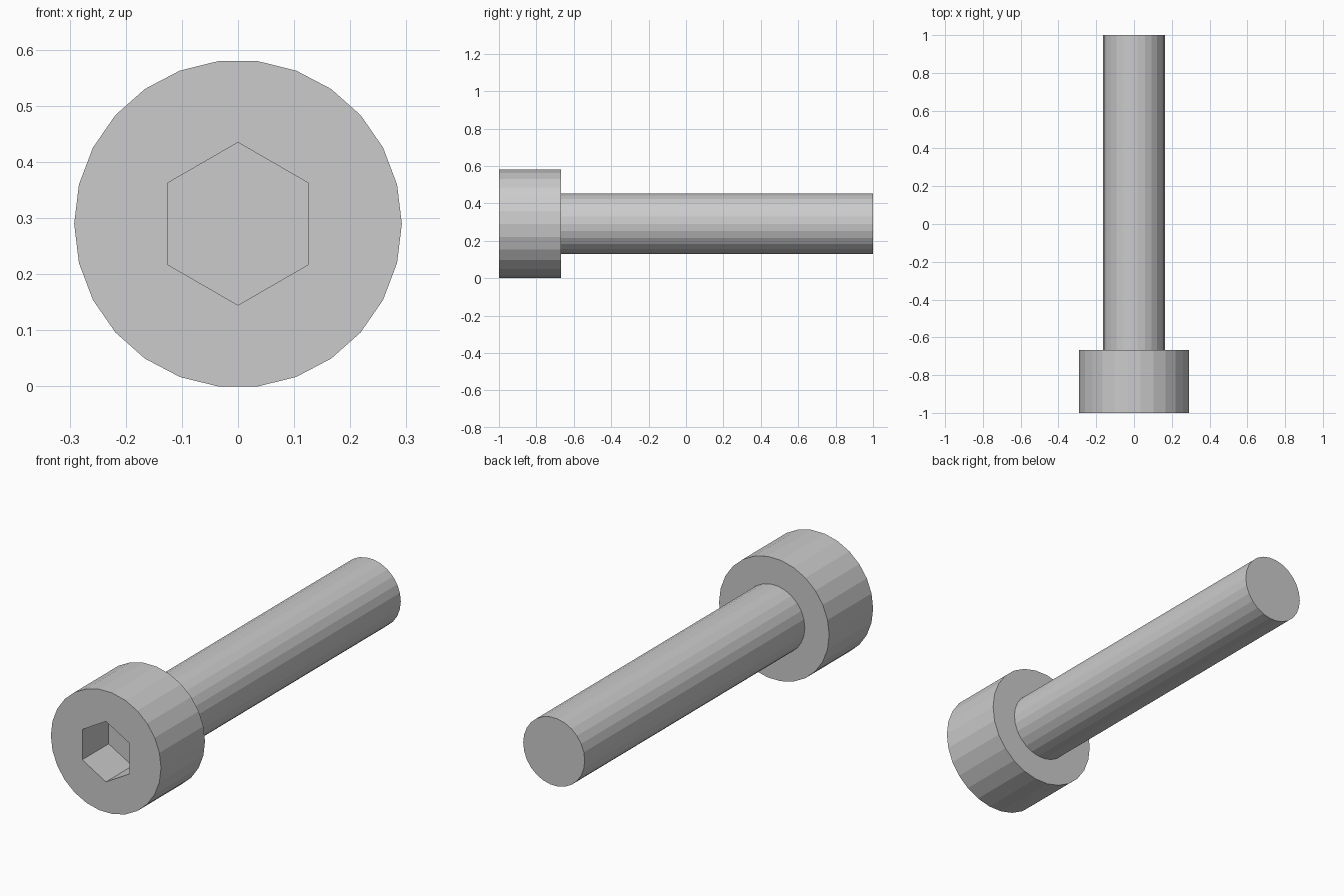
import bpy, bmesh
from math import cos, sin, pi

if "Cube" in bpy.data.objects:
    bpy.data.objects.remove(bpy.data.objects["Cube"])

SIDES = 26
HEAD_R, SHANK_R, SOCKET_R = 0.292, 0.163, 0.145
HEAD_BACK, SOCKET_FLOOR = -0.667, -0.80
AXIS_Z = HEAD_R * cos(pi / SIDES)   # lowest flat rests on z = 0

bm = bmesh.new()


def ring(radius, y, sides=SIDES, phase=0.0):
    angles = [phase + 2 * pi * i / sides for i in range(sides)]
    return [bm.verts.new((radius * cos(a), y, AXIS_Z + radius * sin(a))) for a in angles]


def bridge(a, b):
    n = len(a)
    for i in range(n):
        j = (i + 1) % n
        bm.faces.new((a[i], a[j], b[j], b[i]))


def loop_edges(loop):
    return [bm.edges.get((loop[i - 1], loop[i])) for i in range(len(loop))]


# Head side, shoulder and shank
rings = [ring(HEAD_R, -1), ring(HEAD_R, HEAD_BACK), ring(SHANK_R, HEAD_BACK), ring(SHANK_R, 1)]
for a, b in zip(rings, rings[1:]):
    bridge(a, b)
bm.faces.new(rings[-1])

# Hexagonal drive socket
rim = ring(SOCKET_R, -1, 6, pi / 2)
floor = ring(SOCKET_R, SOCKET_FLOOR, 6, pi / 2)
bridge(rim, floor)
bm.faces.new(floor)

# Front face around the socket
bmesh.ops.triangle_fill(bm, use_beauty=True, edges=loop_edges(rings[0]) + loop_edges(rim))

bmesh.ops.recalc_face_normals(bm, faces=bm.faces[:])
mesh = bpy.data.meshes.new("socket_head_bolt")
bm.to_mesh(mesh)
bm.free()
bolt = bpy.data.objects.new("socket_head_bolt", mesh)
bpy.context.collection.objects.link(bolt)
